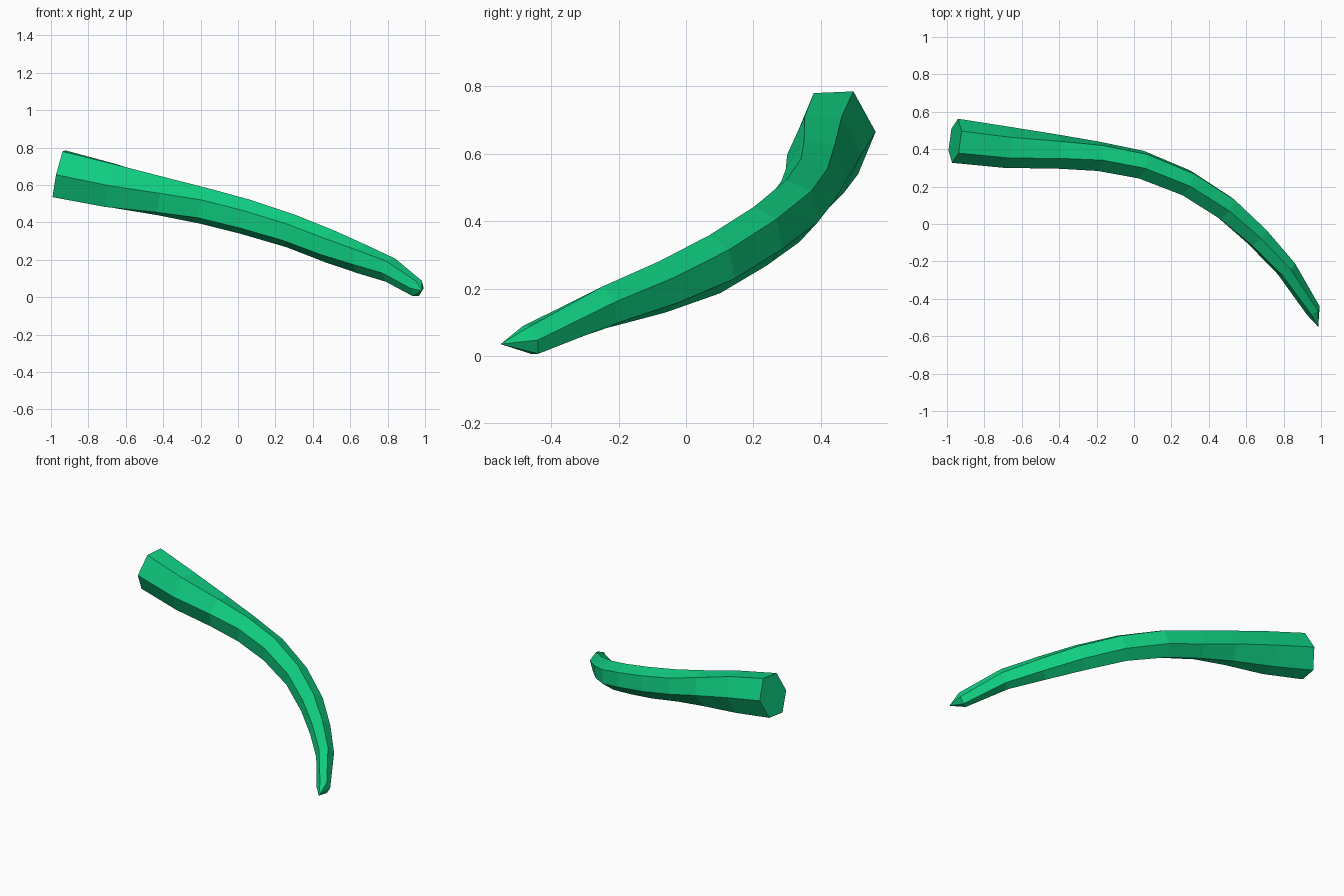
import bpy, bmesh
from math import sin, cos, radians, pi
from mathutils import Vector

cube = bpy.data.objects.get("Cube")
if cube:
    bpy.data.objects.remove(cube)

SIDES = 6
WIDTH = 0.82            # sideways radius relative to upright radius
TIP = Vector((0.985, -0.55, 0.035))

# Stations along the stalk: centre x, y, z, radius, roll in degrees
STATIONS = [
    (-0.957, 0.445, 0.66, 0.145, -2),
    (-0.68, 0.41, 0.597, 0.135, 0),
    (-0.41, 0.387, 0.54, 0.112, 8),
    (-0.19, 0.362, 0.49, 0.1, 18),
    (0.04, 0.317, 0.43, 0.097, 21),
    (0.28, 0.22, 0.355, 0.092, 25),
    (0.49, 0.085, 0.272, 0.09, 30),
    (0.66, -0.07, 0.205, 0.08, 38),
    (0.815, -0.24, 0.145, 0.068, 47),
    (0.958, -0.462, 0.047, 0.05, 60),
]

green = bpy.data.materials.new("leaf_green")
green.use_nodes = True
colour = (0.005, 0.62, 0.22, 1)
green.diffuse_color = colour
green.node_tree.nodes["Principled BSDF"].inputs["Base Color"].default_value = colour


def ring(bm, index):
    """Six-sided cross-section standing square to the path."""
    x, y, z, radius, roll = STATIONS[index]
    before = Vector(STATIONS[max(index - 1, 0)][:3])
    after = Vector(STATIONS[min(index + 1, len(STATIONS) - 1)][:3])
    along = (after - before).normalized()
    side = along.cross(Vector((0, 0, 1))).normalized()
    up = side.cross(along)
    verts = []
    for k in range(SIDES):
        a = radians(roll) + 2 * pi * k / SIDES
        offset = side * cos(a) * radius * WIDTH + up * sin(a) * radius
        verts.append(bm.verts.new(Vector((x, y, z)) + offset))
    return verts


# Tapered curved stalk with a flat butt and a pointed end
bm = bmesh.new()
rings = [ring(bm, i) for i in range(len(STATIONS))]
bm.faces.new(rings[0])
for a, b in zip(rings, rings[1:]):
    for k in range(SIDES):
        n = (k + 1) % SIDES
        bm.faces.new((a[k], a[n], b[n], b[k]))
point = bm.verts.new(TIP)
for k in range(SIDES):
    bm.faces.new((rings[-1][k], rings[-1][(k + 1) % SIDES], point))
bmesh.ops.recalc_face_normals(bm, faces=bm.faces)

mesh = bpy.data.meshes.new("curved_stalk")
bm.to_mesh(mesh)
bm.free()
mesh.materials.append(green)
stalk = bpy.data.objects.new("curved_stalk", mesh)
bpy.context.collection.objects.link(stalk)
